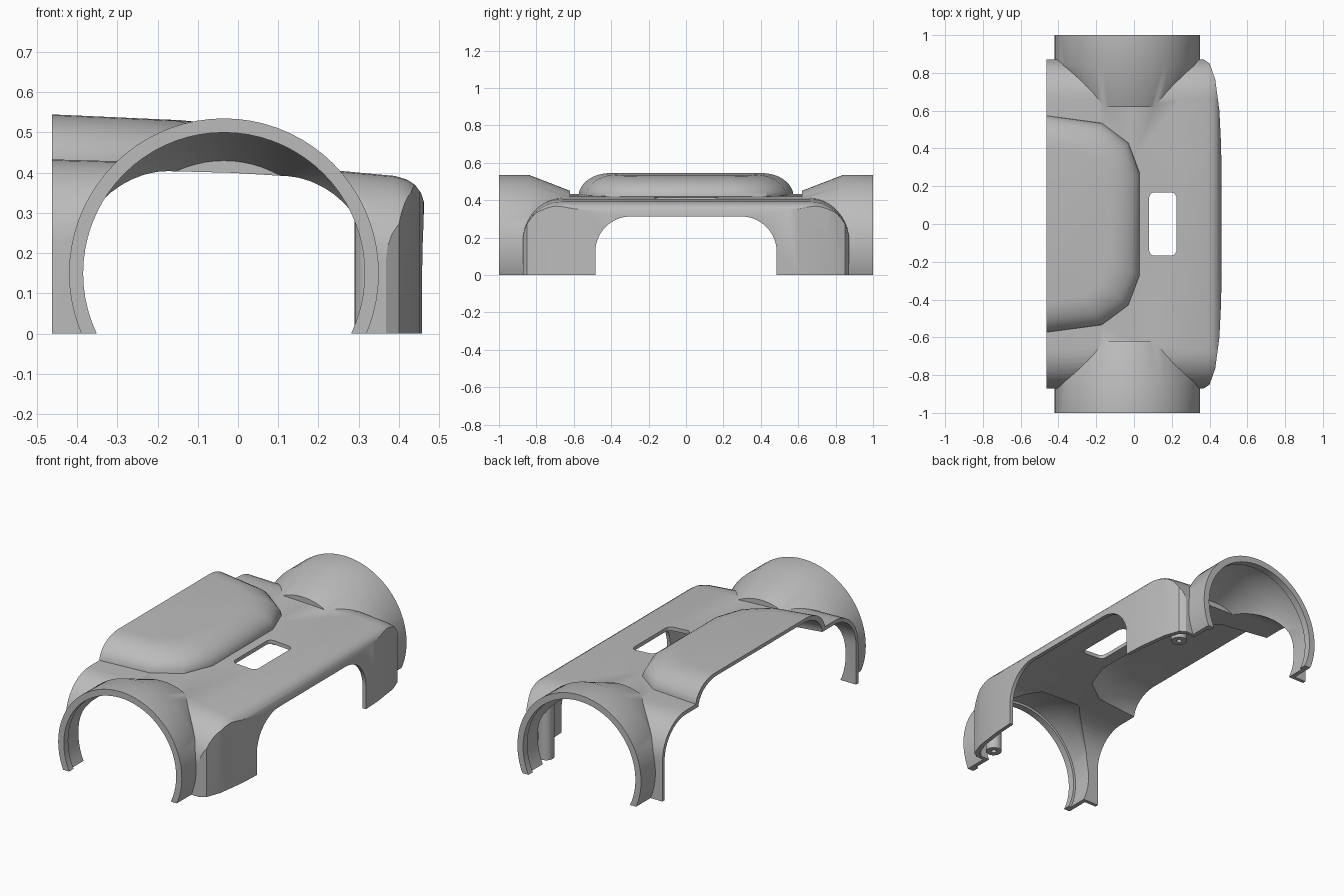
import bpy, bmesh, math

cube = bpy.data.objects.get("Cube")
if cube:
    bpy.data.objects.remove(cube, do_unlink=True)

grey = bpy.data.materials.new("light grey")
grey.use_nodes = True
grey.diffuse_color = (0.5, 0.5, 0.5, 1)
grey.node_tree.nodes["Principled BSDF"].inputs["Base Color"].default_value = (0.5, 0.5, 0.5, 1)

WALL = 0.02
OPEN_X = -0.463
TUBE_X, TUBE_Z = -0.035, 0.15


def loft(name, rings):
    """Closed solid through a list of equal-length rings of points."""
    bm = bmesh.new()
    loops = [[bm.verts.new(p) for p in ring] for ring in rings]
    n = len(loops[0])
    for a, b in zip(loops, loops[1:]):
        for i in range(n):
            j = (i + 1) % n
            bm.faces.new((a[i], a[j], b[j], b[i]))
    bm.faces.new(loops[0])
    bm.faces.new(loops[-1])
    bmesh.ops.recalc_face_normals(bm, faces=bm.faces)
    mesh = bpy.data.meshes.new(name)
    bm.to_mesh(mesh)
    bm.free()
    mesh.materials.append(grey)
    obj = bpy.data.objects.new(name, mesh)
    bpy.context.collection.objects.link(obj)
    return obj


def prism(name, outline, low, high):
    return loft(name, [[(x, y, z) for x, y in outline] for z in (low, high)])


def boolean(target, tool, operation):
    mod = target.modifiers.new("join", 'BOOLEAN')
    mod.object, mod.operation, mod.solver = tool, operation, 'EXACT'
    bpy.context.view_layer.objects.active = target
    bpy.ops.object.modifier_apply(modifier=mod.name)
    bpy.data.objects.remove(tool, do_unlink=True)


def arc(cx, cy, r, start, steps=10):
    """Quarter circle, counter-clockwise from the start angle in degrees."""
    angles = [math.radians(start + 90 * i / steps) for i in range(steps + 1)]
    return [(cx + r * math.cos(a), cy + r * math.sin(a)) for a in angles]


def arch(half, top, r, bottom):
    return ([(half, bottom)] + arc(half - r, top - r, r, 0)
            + arc(r - half, top - r, r, 90) + [(-half, bottom)])


def circle(r, n=72):
    return [(r * math.cos(2 * math.pi * i / n), r * math.sin(2 * math.pi * i / n)) for i in range(n)]


def mirrored(half):
    return half + [(x, -y) for x, y in reversed(half)]


def body(name, off, start, bottom):
    """Rounded housing: arch lofted along x, trimmed by its plan outline."""
    stations = [(0.0, 0.42), (0.25, 0.405), (0.39, 0.392), (0.42, 0.383),
                (0.44, 0.37), (0.455, 0.35), (0.463, 0.325), (0.48, 0.28)]
    stations = [(start, 0.437)] + [(x - off, z) for x, z in stations]
    solid = loft(name, [[(x, y, z) for y, z in arch(0.872 - off, top - off, 0.21 - off, bottom)]
                        for x, top in stations])
    plan = [(-0.9, 0.95), (0.34, 0.95), (0.368, 0.872), (0.40, 0.85),
            (0.43, 0.765), (0.452, 0.6), (0.461, 0.42), (0.463, 0.3)]
    trim = prism("plan_trim", mirrored([(x - off, y - off) for x, y in plan]), -0.5, 0.9)
    boolean(solid, trim, 'INTERSECT')
    return solid


def bump(name, off, start):
    """Raised pad with rounded shoulders, running out at the open side."""
    half = [(start, 0.59), (OPEN_X, 0.575), (-0.17, 0.535), (-0.03, 0.43), (0.03, 0.27)]
    outline = mirrored([(x - off, y - off) for x, y in half])
    rings = [[(x, y, 0.3 - off) for x, y in outline]]
    for i in range(9):
        a = math.pi / 2 * i / 8
        inset = 0.17 * (1 - math.cos(a))
        ring = []
        for x, y in outline:
            px = OPEN_X + (x - OPEN_X) * (1 - inset / 0.49)
            top = 0.545 - 0.045 * (px - OPEN_X)
            ring.append((px, y * (1 - inset / 0.575), 0.42 + (top - 0.42) * math.sin(a) - off))
        rings.append(ring)
    return loft(name, rings)


def tube(name, side, profile):
    """Turned neck along y from (distance, radius) pairs."""
    return loft(name, [[(TUBE_X + u, side * y, TUBE_Z + v) for u, v in circle(r)]
                       for y, r in profile])


# Outer volume: housing, pad and two flared necks, cut flat below and at the open side
shell = body("shell", 0, -0.6, -0.1)
boolean(shell, bump("pad", 0, -0.65), 'UNION')
for side in (-1, 1):
    boolean(shell, tube("neck", side, [(0.62, 0.30), (0.84, 0.385), (1.1, 0.385)]), 'UNION')
limits = prism("limits", [(OPEN_X, -1), (0.6, -1), (0.6, 1), (OPEN_X, 1)], 0, 0.8)
boolean(shell, limits, 'INTERSECT')

# Hollow inside, with a thicker lip at each neck end
void = body("void", WALL, -0.7, -0.2)
boolean(void, bump("pad_void", WALL, -0.75), 'UNION')
for side in (-1, 1):
    neck = [(0.637, 0.28), (0.84, 0.363), (0.96, 0.363), (0.961, 0.35), (1.2, 0.35)]
    boolean(void, tube("neck_void", side, neck), 'UNION')

# Screw posts stay solid inside the hollow
for side in (-1, 1):
    post = prism("post", [(0.332 + u, side * 0.77 + v) for u, v in circle(0.042, 24)], -0.4, 0.6)
    boolean(void, post, 'DIFFERENCE')
boolean(shell, void, 'DIFFERENCE')

# Screw holes
for side in (-1, 1):
    hole = prism("hole", [(0.332 + u, side * 0.77 + v) for u, v in circle(0.014, 16)], -0.1, 0.12)
    boolean(shell, hole, 'DIFFERENCE')

# Arched opening in the side wall
opening = loft("opening", [[(x, y, z) for y, z in arch(0.485, 0.313, 0.19, -0.1)]
                           for x in (0.25, 0.7)])
boolean(shell, opening, 'DIFFERENCE')

# Rounded slot in the top
r = 0.03
slot = (arc(0.225 - r, 0.168 - r, r, 0, 5) + arc(0.08 + r, 0.168 - r, r, 90, 5)
        + arc(0.08 + r, r - 0.168, r, 180, 5) + arc(0.225 - r, r - 0.168, r, 270, 5))
boolean(shell, prism("slot", slot, 0.33, 0.7), 'DIFFERENCE')

bpy.ops.object.select_all(action='DESELECT')
shell.select_set(True)
bpy.context.view_layer.objects.active = shell
bpy.ops.object.shade_smooth_by_angle(angle=math.radians(32))
